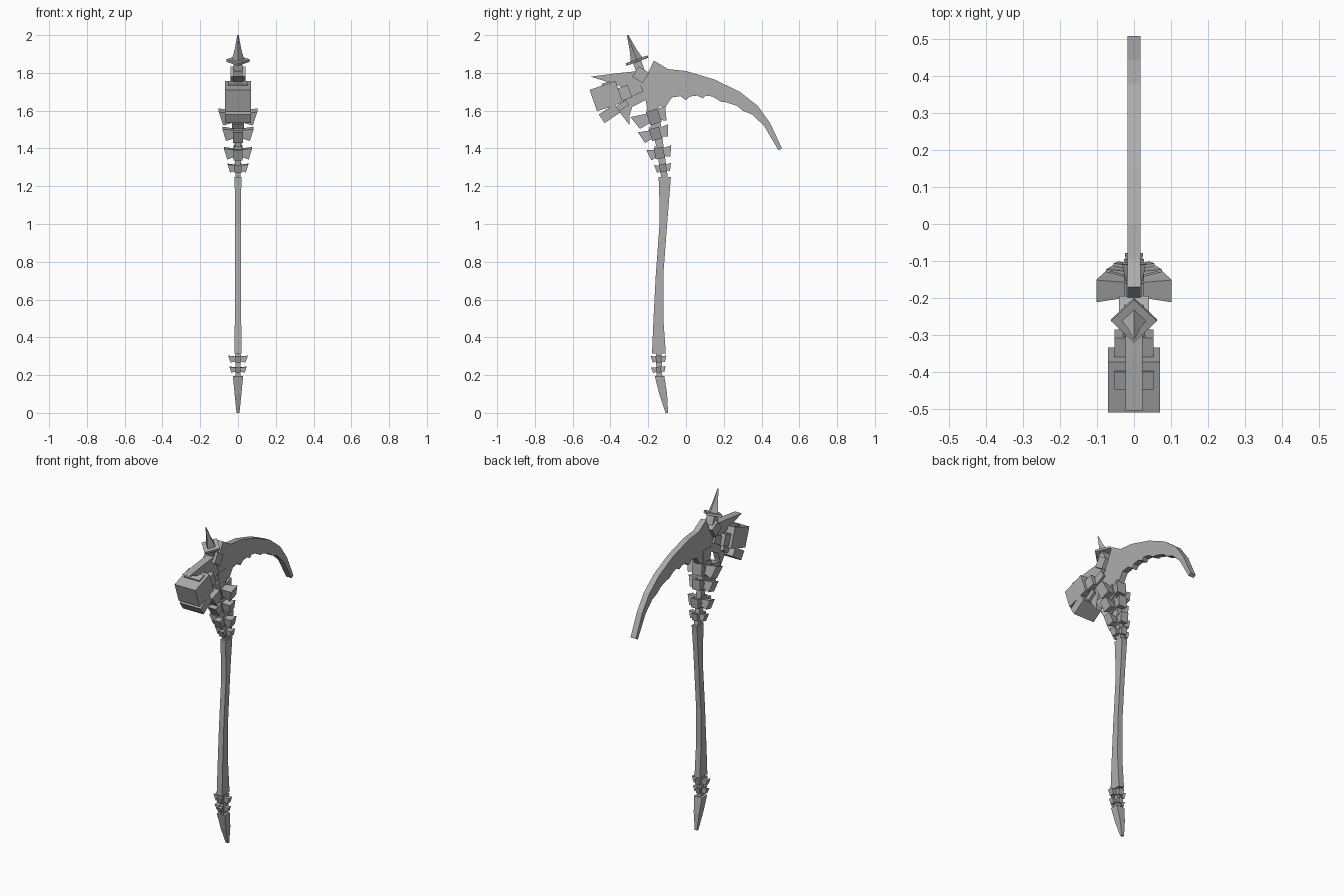
import bpy, bmesh
from math import radians
from mathutils import Matrix, Vector

default = bpy.data.objects.get("Cube")
if default:
    bpy.data.objects.remove(default, do_unlink=True)

GREY = (0.42, 0.42, 0.42, 1)
bone = bpy.data.materials.new("bone grey")
bone.use_nodes = True
bone.diffuse_color = GREY
bone.node_tree.nodes["Principled BSDF"].inputs["Base Color"].default_value = GREY


def finish(name, bm, matrix=None):
    """Turn a bmesh into a flat shaded object."""
    if matrix is not None:
        bm.transform(matrix)
    bmesh.ops.recalc_face_normals(bm, faces=bm.faces)
    mesh = bpy.data.meshes.new(name)
    bm.to_mesh(mesh)
    bm.free()
    mesh.materials.append(bone)
    obj = bpy.data.objects.new(name, mesh)
    bpy.context.collection.objects.link(obj)
    return obj


def place(y, z, tilt=0):
    """Frame on the centre plane, tilted about x."""
    return Matrix.Translation((0, y, z)) @ Matrix.Rotation(radians(tilt), 4, "X")


def slab(name, outline, half):
    """Side outline (y, z) given thickness along x."""
    bm = bmesh.new()
    face = bm.faces.new([bm.verts.new((-half, y, z)) for y, z in outline])
    out = bmesh.ops.extrude_face_region(bm, geom=[face])
    moved = [v for v in out["geom"] if isinstance(v, bmesh.types.BMVert)]
    bmesh.ops.translate(bm, verts=moved, vec=(2 * half, 0, 0))
    bmesh.ops.triangulate(bm, faces=[f for f in bm.faces if len(f.verts) > 4])
    return finish(name, bm)


def block(name, y, z, size, tilt=0):
    bm = bmesh.new()
    bmesh.ops.create_cube(bm, size=1)
    bmesh.ops.scale(bm, verts=bm.verts, vec=size)
    return finish(name, bm, place(y, z, tilt))


def loft(name, rings, matrix=None):
    """Skin a stack of four cornered rings."""
    bm = bmesh.new()
    loops = [[bm.verts.new(p) for p in ring] for ring in rings]
    for low, high in zip(loops, loops[1:]):
        for i in range(4):
            j = (i + 1) % 4
            bm.faces.new((low[i], low[j], high[j], high[i]))
    bm.faces.new(loops[0])
    bm.faces.new(loops[-1])
    return finish(name, bm, matrix)


def box_ring(half, front, back, z):
    return [(-half, front, z), (half, front, z), (half, back, z), (-half, back, z)]


def diamond_ring(r, z, y=0):
    return [(r, y, z), (0, y + r, z), (-r, y, z), (0, y - r, z)]


def spur(name, matrix, turn, reach, height):
    """Flared spur whose upper outer edge sticks out furthest."""
    root, wide, h = reach * 0.25, height * 0.36, height / 2
    inner = [(root, -wide * 0.7, -h * 0.7), (root, wide * 0.7, -h * 0.7),
             (root, wide * 0.7, h * 0.5), (root, -wide * 0.7, h * 0.5)]
    outer = [(reach * 0.76, -wide, -h), (reach * 0.76, wide, -h),
             (reach, wide, h * 0.7), (reach, -wide, h * 0.7)]
    loft(name, [inner, outer], matrix @ Matrix.Rotation(radians(turn), 4, "Z"))


def vertebra(name, y, z, tilt, height, side, front, back):
    frame = place(y, z, tilt)
    block(name + "_core", y, z, (height * 0.6, height * 0.6, height), tilt)
    for part, turn, reach in (("left", 0, side), ("back", 90, back),
                              ("right", 180, side), ("front", 270, front)):
        spur(name + "_" + part + "_spur", frame, turn, reach, height)


# Curved blade with a notched cutting edge, rear horn and hanging fang
slab("blade", [
    (-0.27, 1.80), (-0.2, 1.80), (-0.17, 1.865), (-0.095, 1.82), (0, 1.81),
    (0.15, 1.765), (0.285, 1.70), (0.38, 1.625), (0.445, 1.535), (0.508, 1.40),
    (0.49, 1.39), (0.413, 1.52), (0.35, 1.58), (0.3, 1.60), (0.27, 1.625),
    (0.21, 1.645), (0.19, 1.645), (0.14, 1.675), (0.105, 1.68), (0.09, 1.665),
    (0.06, 1.68), (0.02, 1.675), (0, 1.655), (-0.03, 1.677), (-0.075, 1.67),
    (-0.115, 1.61), (-0.19, 1.67), (-0.245, 1.64), (-0.285, 1.62),
    (-0.30, 1.57), (-0.30, 1.525), (-0.35, 1.59), (-0.33, 1.66), (-0.3, 1.70)], 0.018)
slab("rear_horn", [
    (-0.505, 1.78), (-0.35, 1.80), (-0.25, 1.81), (-0.22, 1.74),
    (-0.30, 1.71), (-0.39, 1.745)], 0.023)

# Hammer head with its lower striker and connecting pieces
block("hammer_head", -0.422, 1.677, (0.14, 0.145, 0.12), 19)
block("hammer_collar", -0.335, 1.69, (0.105, 0.08, 0.07), 19)
block("hammer_top_pad", -0.42, 1.74, (0.105, 0.05, 0.02), 19)
block("hammer_neck", -0.29, 1.70, (0.06, 0.12, 0.05), 25)
block("lower_striker", -0.405, 1.585, (0.14, 0.1, 0.055), 34)
block("striker_neck", -0.34, 1.625, (0.07, 0.07, 0.03), 34)

# Crown: block, stem, diamond guard and spike
block("crown_block", -0.24, 1.79, (0.08, 0.065, 0.065), -32)
block("crown_stem", -0.25, 1.835, (0.05, 0.045, 0.06), 20)
guard = place(-0.26, 1.865, 20)
loft("crown_guard", [diamond_ring(0.062, -0.007), diamond_ring(0.062, 0.007)], guard)
loft("crown_spike", [diamond_ring(0.034, 0), diamond_ring(0.018, 0.06),
                     diamond_ring(0.004, 0.142)], guard)

# Neck: core rod and four vertebrae growing upward
loft("neck_rod", [box_ring(0.014, -0.13, -0.095, 1.24), box_ring(0.016, -0.16, -0.12, 1.42),
                  box_ring(0.02, -0.2, -0.14, 1.58), box_ring(0.02, -0.22, -0.14, 1.69)])
vertebra("neck_first", -0.122, 1.30, 8, 0.05, 0.055, 0.045, 0.045)
vertebra("neck_second", -0.142, 1.38, 11, 0.068, 0.075, 0.064, 0.07)
vertebra("neck_third", -0.163, 1.483, 15, 0.075, 0.083, 0.088, 0.078)
vertebra("neck_fourth", -0.172, 1.573, 18, 0.088, 0.102, 0.118, 0.076)

# Gently bowed shaft
loft("shaft", [box_ring(0.018, -0.18, -0.107, 0.315), box_ring(0.017, -0.172, -0.12, 0.5),
               box_ring(0.016, -0.16, -0.12, 0.73), box_ring(0.016, -0.14, -0.1, 1.0),
               box_ring(0.016, -0.14, -0.092, 1.1), box_ring(0.018, -0.145, -0.08, 1.25)])

# Tail: rod, two small vertebrae and pointed pommel
loft("tail_rod", [box_ring(0.012, -0.155, -0.125, 0.18), box_ring(0.012, -0.16, -0.13, 0.32)])
vertebra("tail_upper", -0.145, 0.288, 2, 0.042, 0.052, 0.042, 0.042)
vertebra("tail_lower", -0.145, 0.232, 6, 0.036, 0.046, 0.04, 0.038)
loft("pommel_spike", [box_ring(0.008, -0.108, -0.095, 0), box_ring(0.018, -0.142, -0.1, 0.1),
                      box_ring(0.027, -0.165, -0.115, 0.195)])
